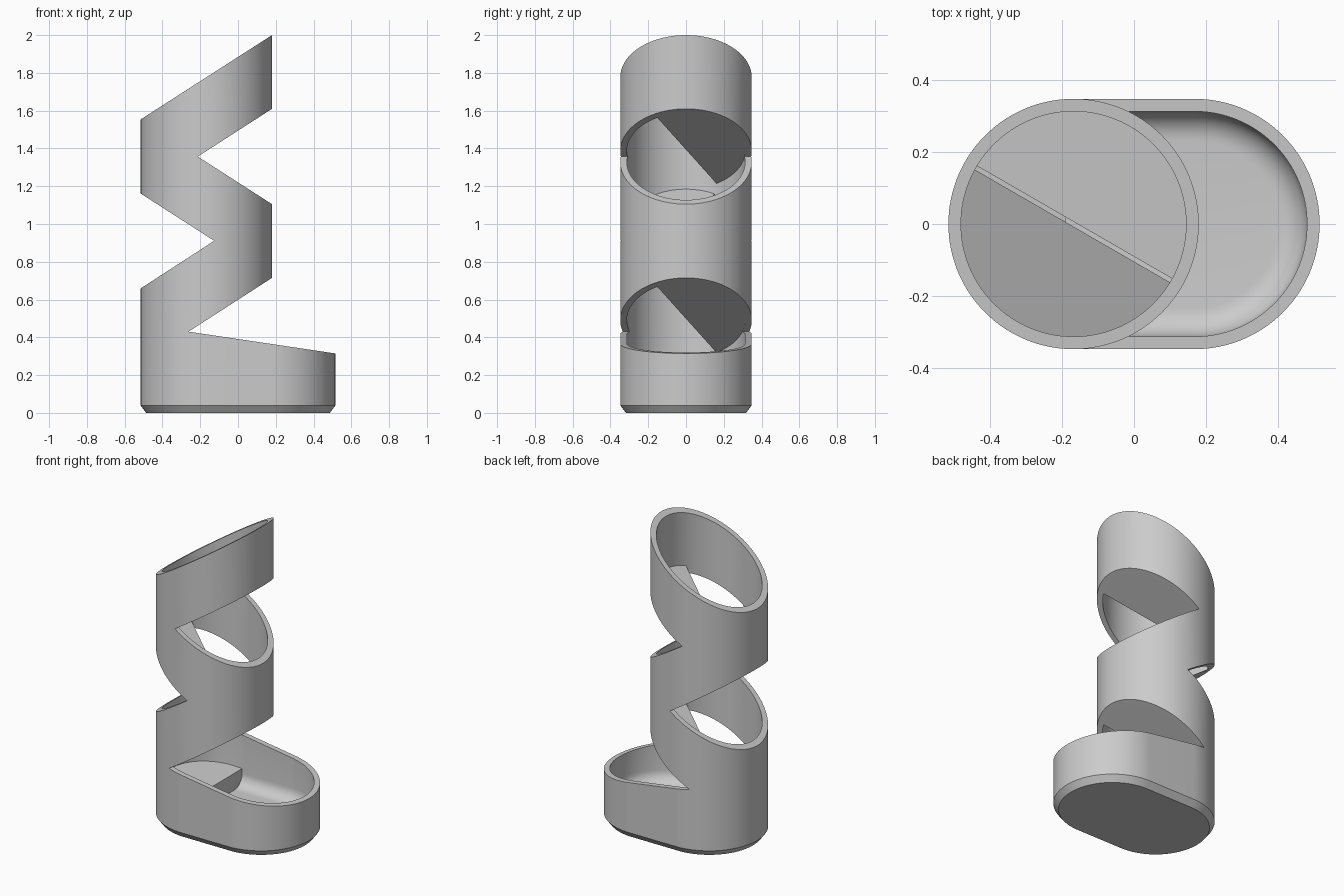
import bpy, bmesh
from math import pi, cos, sin, acos, radians

if "Cube" in bpy.data.objects:
    bpy.data.objects.remove(bpy.data.objects["Cube"])

R, W, CX = 0.348, 0.035, 0.168     # outer radius, wall, offset of the end circles
N = 64                             # segments per half circle
K = 0.642                          # slope of the zigzag


def make(name, bm):
    bmesh.ops.recalc_face_normals(bm, faces=bm.faces)
    me = bpy.data.meshes.new(name)
    bm.to_mesh(me)
    bm.free()
    ob = bpy.data.objects.new(name, me)
    bpy.context.collection.objects.link(ob)
    return ob


def ring(r, right_x):
    pts = [(right_x + r * cos(t), r * sin(t)) for t in (-pi / 2 + pi * i / N for i in range(N + 1))]
    left = [(-CX + r * cos(t), r * sin(t)) for t in (pi / 2 + pi * i / N for i in range(N + 1))]
    return pts + (left if right_x != -CX else left[1:-1])


def loft(name, levels, right_x, closed):
    bm = bmesh.new()
    loops = [[bm.verts.new((x, y, z)) for x, y in ring(R - inset, right_x)] for inset, z in levels]
    pairs = list(zip(loops, loops[1:]))
    if closed:
        pairs.append((loops[-1], loops[0]))
    else:
        bm.faces.new(loops[0])
        bm.faces.new(loops[-1])
    for a, b in pairs:
        for i in range(len(a)):
            j = (i + 1) % len(a)
            bm.faces.new((a[i], a[j], b[j], b[i]))
    return make(name, bm)


def keep_inside(ob, profile):
    """Intersect an object with a side profile extruded along y."""
    bm = bmesh.new()
    rows = [[bm.verts.new((x, y, z)) for x, z in profile] for y in (-0.6, 0.6)]
    for row in rows:
        bm.faces.new(row)
    for i in range(len(profile)):
        j = (i + 1) % len(profile)
        bm.faces.new((rows[0][i], rows[0][j], rows[1][j], rows[1][i]))
    cutter = make("profile_cutter", bm)
    cutter.hide_render = True
    mod = ob.modifiers.new("cut", 'BOOLEAN')
    mod.operation, mod.solver, mod.object = 'INTERSECT', 'EXACT', cutter
    dg = bpy.context.evaluated_depsgraph_get()
    dg.update()
    ob.data = bpy.data.meshes.new_from_object(ob.evaluated_get(dg))
    ob.modifiers.clear()
    bpy.data.objects.remove(cutter)


def segment_plate(name, angle, d, bottom, top):
    """Part of the inner disc on the 'angle' side of a chord at distance d."""
    r = R - W + 0.001
    h = acos(d / r)
    bm = bmesh.new()
    arc = [(-CX - 0.001 + r * cos(t), r * sin(t))
           for t in (angle - h + 2 * h * i / N for i in range(N + 1))]
    lo = [bm.verts.new((x, y, bottom(x))) for x, y in arc]
    hi = [bm.verts.new((x, y, top(x))) for x, y in arc]
    bm.faces.new(lo)
    bm.faces.new(hi)
    for i in range(len(arc)):
        j = (i + 1) % len(arc)
        bm.faces.new((lo[i], lo[j], hi[j], hi[i]))
    return make(name, bm)


# Tray base with chamfered foot and rounded inner floor edge
floor_z, f = 0.09, 0.08
fillet = [(W + f * (1 - cos(t)), floor_z + f * (1 - sin(t))) for t in (pi / 2 * i / 8 for i in range(9))]
tray = loft("tray", [(0.03, 0), (0, 0.04), (0, 0.6), (W, 0.6)] + fillet, CX, False)
SEAM = 0.43
keep_inside(tray, [(-0.6, -0.1), (0.6, -0.1), (0.6, 0.302), (-0.262, SEAM), (-0.6, SEAM)])

# Zigzag tower cut from a tube
tower = loft("zigzag_tower", [(0, 0.3), (0, 2.1), (W, 2.1), (W, 0.3)], -CX, True)


def rise(z):                       # plane rising to the right, z at the right edge
    return lambda x: z + (x - 0.18) * K


def fall(z):                       # plane falling to the right
    return lambda x: z - (x - 0.18) * K


xr, xl = 0.3, -0.6
keep_inside(tower, [
    (xl, SEAM), (-0.262, SEAM), (xr, rise(0.715)(xr)), (xr, fall(1.105)(xr)),
    (-0.213, 1.357), (xr, rise(1.61)(xr)), (xr, rise(2.0)(xr)),
    (xl, rise(2.0)(xl)), (xl, fall(0.715)(xl)), (-0.126, 0.911), (xl, rise(1.105)(xl))])

# Open the hidden seam between tray and tower
for ob in (tray, tower):
    bm = bmesh.new()
    bm.from_mesh(ob.data)
    seam = [fc for fc in bm.faces if all(abs(v.co.z - SEAM) < 1e-4 for v in fc.verts)]
    bmesh.ops.delete(bm, geom=seam, context='FACES')
    bm.to_mesh(ob.data)
    bm.free()

# Sloping half-disc shelves, alternating sides
T = 0.045
for name, ang, plane in (("upper_shelf", 60, rise(1.61)),
                         ("middle_shelf", 240, fall(0.715)),
                         ("lower_shelf", 60, rise(0.715))):
    segment_plate(name, radians(ang), 0.006, plane, lambda x, p=plane: p(x) + T)

# Low step at the back of the tray
segment_plate("tray_step", pi, 0.02, lambda x: 0.06, lambda x: 0.2 - (x + 0.19) * 0.15)

for ob in bpy.context.collection.objects:
    bpy.ops.object.select_all(action='DESELECT')
    ob.select_set(True)
    bpy.context.view_layer.objects.active = ob
    bpy.ops.object.shade_smooth_by_angle(angle=radians(25))
